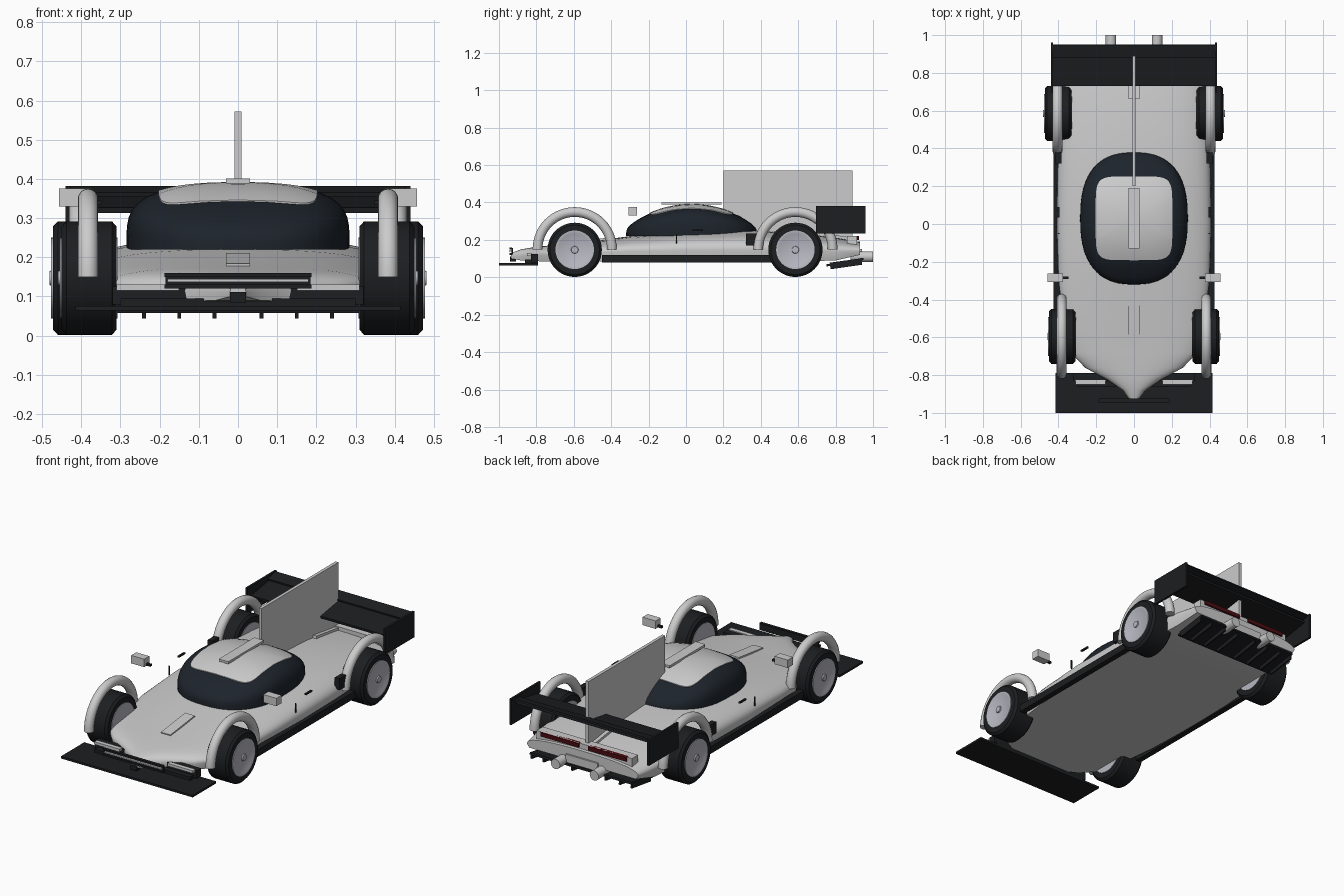
import bpy, bmesh, math
from mathutils import Matrix, Vector

if "Cube" in bpy.data.objects:
    bpy.data.objects.remove(bpy.data.objects["Cube"])


def material(name, rgb):
    m = bpy.data.materials.new(name)
    m.diffuse_color = (*rgb, 1)
    m.use_nodes = True
    m.node_tree.nodes["Principled BSDF"].inputs["Base Color"].default_value = m.diffuse_color
    return m


BLACK = material("black", (0.012, 0.013, 0.015))
GLASS = material("dark_glass", (0.012, 0.017, 0.024))
RED = material("dark_red", (0.07, 0.004, 0.006))
RIM = material("rim_silver", (0.48, 0.48, 0.54))


def finish(name, bm, mat=None, mirror=False, smooth=False):
    bmesh.ops.recalc_face_normals(bm, faces=bm.faces)
    me = bpy.data.meshes.new(name)
    bm.to_mesh(me)
    bm.free()
    ob = bpy.data.objects.new(name, me)
    bpy.context.collection.objects.link(ob)
    if mat:
        me.materials.append(mat)
    if mirror:
        ob.modifiers.new("Mirror", 'MIRROR')
    if smooth:
        bpy.ops.object.select_all(action='DESELECT')
        ob.select_set(True)
        bpy.context.view_layer.objects.active = ob
        bpy.ops.object.shade_smooth_by_angle(angle=math.radians(40))
    return ob


def box(name, x, y, z, mat=None, mirror=False, tilt=0):
    """Box from (min, max) ranges, tilted about its own x axis."""
    bm = bmesh.new()
    bmesh.ops.create_cube(bm, size=1)
    mid = Vector([(r[0] + r[1]) / 2 for r in (x, y, z)])
    size = [r[1] - r[0] for r in (x, y, z)]
    bm.transform(Matrix.Translation(mid) @ Matrix.Rotation(math.radians(tilt), 4, 'X')
                 @ Matrix.Diagonal((*size, 1)))
    return finish(name, bm, mat, mirror)


def skin(bm, rings, closed=True):
    """Join rings of points with quads."""
    vs = [[bm.verts.new(p) for p in r] for r in rings]
    n = len(vs[0])
    for a, b in zip(vs, vs[1:]):
        for i in range(n if closed else n - 1):
            j = (i + 1) % n
            bm.faces.new((a[i], a[j], b[j], b[i]))
    return vs


def lathe_x(name, profile, y, z, mat, seg=48):
    """Spin (x, radius) points about an axle along x; mirrored to both sides."""
    bm = bmesh.new()
    ang = [2 * math.pi * i / seg for i in range(seg)]
    vs = skin(bm, [[(x, y + r * math.cos(a), z + r * math.sin(a)) for a in ang] for x, r in profile])
    bm.faces.new(vs[0])
    bm.faces.new(vs[-1])
    return finish(name, bm, mat, True, True)


# Body: lofted sections (y, half width, bottom, shoulder, top)
STATIONS = [(-.935, .02, .10, .11, .13), (-.88, .06, .09, .11, .15), (-.82, .15, .087, .115, .16),
            (-.76, .26, .085, .12, .167), (-.68, .335, .085, .125, .175), (-.55, .37, .085, .13, .187),
            (-.3, .40, .085, .14, .22), (0, .41, .085, .145, .245), (.3, .405, .085, .145, .253),
            (.6, .39, .085, .145, .237), (.8, .375, .09, .14, .212), (.93, .35, .12, .14, .19)]


def section(y, w, zb, zs, zt):
    pts = [(-w * .96, y, zb)]
    for i in range(25):
        a = math.pi * (1 - i / 24)
        c, s = math.cos(a), max(math.sin(a), 0)
        pts.append((math.copysign(w * abs(c) ** .8, c), y, zs + (zt - zs) * s ** .8))
    return pts + [(w * .96, y, zb)]


bm = bmesh.new()
ends = skin(bm, [section(*s) for s in STATIONS])
bm.faces.new(ends[0])
bm.faces.new(ends[-1])
finish("body", bm, None, False, True)


# Canopy: dark dome with a light roof panel following it
def dome(x, y):
    u, v = abs(x) / .285, abs(y - .03) / .35
    return .22 + .168 * max(1 - u ** 2.5 - v ** 2.5, 0) ** .24 * (1 - .5 * v * v)


def superellipse(hx, hy, cy, n, k):
    pts = []
    for i in range(64):
        c, s = math.cos(i * math.pi / 32), math.sin(i * math.pi / 32)
        pts.append((k * hx * math.copysign(abs(c) ** (2 / n), c),
                    cy + k * hy * math.copysign(abs(s) ** (2 / n), s)))
    return pts


def cap(name, hx, hy, cy, n, steps, lift, mat):
    bm = bmesh.new()
    rings = [[(x, y, dome(x, y) + lift) for x, y in superellipse(hx, hy, cy, n, k)] for k in steps]
    if lift:
        rings.insert(0, [(x, y, z - 2 * lift) for x, y, z in rings[0]])
    vs = skin(bm, rings)
    bm.faces.new(vs[-1])
    return finish(name, bm, mat, False, True)


cap("canopy_glass", .285, .35, .03, 2.5,
    [1, .9995, .995, .98, .95, .9, .83, .75, .65, .5, .35, .2, .05], 0, GLASS)
cap("roof_panel", .203, .222, .03, 6, [1, .9, .75, .6, .4, .2, .05], .004, None)
box("roof_scoop", (-.03, .03), (-.13, .19), (.388, .401))
box("hood_strip", (-.03, .03), (-.65, -.43), (.177, .197), None, False, 7)
box("rear_deck_strip", (-.03, .03), (.66, .88), (.205, .229), None, False, -8)
box("spine_fin", (-.009, .009), (.2, .89), (.2, .572))

# Wheels and arched fenders
for end, y, x0, fx in (("front", -.595, .31, .383), ("rear", .585, .332, .405)):
    w = .14
    lathe_x(end + "_tyres", [(x0, .10), (x0, .132), (x0 + .012, .145), (x0 + w - .012, .145),
                             (x0 + w, .132), (x0 + w, .10)], y, .147, BLACK)
    lathe_x(end + "_rims", [(x0 - .003, .095), (x0 - .003, .103), (x0 + w + .005, .103),
                            (x0 + w + .005, .09), (x0 + w + .002, .085)], y, .147, RIM)
    lathe_x(end + "_hubs", [(x0 + w, .02), (x0 + w + .009, .018)], y, .147, RIM, 20)
    bm = bmesh.new()
    rings = []
    for i in range(33):
        a = math.pi * i / 32
        ring = []
        for j in range(16):
            b = 2 * math.pi * j / 16
            r = .199 + .026 * math.cos(b)
            ring.append((fx + .026 * math.sin(b), y + r * math.cos(a), .15 + r * math.sin(a)))
        rings.append(ring)
    vs = skin(bm, rings)
    bm.faces.new(vs[0])
    bm.faces.new(vs[-1])
    finish(end + "_fenders", bm, None, True, True)

# Front end
box("front_splitter", (-.415, .415), (-1, -.79), (.064, .076), BLACK)
box("splitter_step", (-.3, .3), (-.86, -.79), (.076, .095), BLACK)
box("front_vents", (.07, .32), (-.83, -.79), (.08, .125), BLACK, True)
box("headlights", (.15, .31), (-.85, -.825), (.115, .13), None, True)
for n, z in (("lower", .12), ("upper", .15)):
    box(n + "_grille_bar", (-.188, .188), (-.945, -.93), (z, z + .01), BLACK)
box("grille_backing", (-.185, .185), (-.934, -.925), (.122, .158), BLACK)
box("grille_light_bar", (-.18, .18), (-.946, -.934), (.137, .144))
box("nose_intake", (-.02, .02), (-.94, -.91), (.085, .112), BLACK)

# Sides
box("side_skirts", (.392, .425), (-.45, .46), (.08, .12), BLACK, True)
box("side_intakes", (.385, .415), (.32, .38), (.17, .235), BLACK, True)
box("door_seams", (.395, .402), (-.053, -.047), (.18, .232), BLACK, True)
box("door_handles", (.395, .405), (.035, .09), (.247, .256), BLACK, True)
box("mirrors", (.375, .457), (-.308, -.262), (.33, .375), None, True)
box("mirror_stalks", (.348, .38), (-.292, -.278), (.333, .345), BLACK, True)

# Rear wing
box("wing_main_plane", (-.43, .43), (.73, .92), (.328, .342), BLACK, False, 9)
box("wing_flap", (-.43, .43), (.88, .95), (.364, .374), BLACK, False, 14)
box("wing_endplates", (.428, .44), (.695, .96), (.235, .382), BLACK, True)

# Tail
box("tail_lights", (.03, .27), (.90, .925), (.2, .222), RED, True)
box("tail_panel", (-.3, .3), (.86, .915), (.14, .222))
box("rear_plate", (-.1, .1), (.92, .94), (.105, .15))
box("diffuser", (-.32, .32), (.75, .95), (.075, .087), BLACK, False, 10)
for i, x in enumerate((.06, .15, .24, .315)):
    box(f"diffuser_fins_{i}", (x - .005, x + .005), (.77, .94), (.055, .09), BLACK, True, 8)
bm = bmesh.new()
bmesh.ops.create_cone(bm, cap_ends=True, segments=32, radius1=.028, radius2=.028, depth=.12,
                      matrix=Matrix.Translation((.122, .94, .11)) @ Matrix.Rotation(math.pi / 2, 4, 'X'))
finish("exhaust_pipes", bm, None, True, True)
